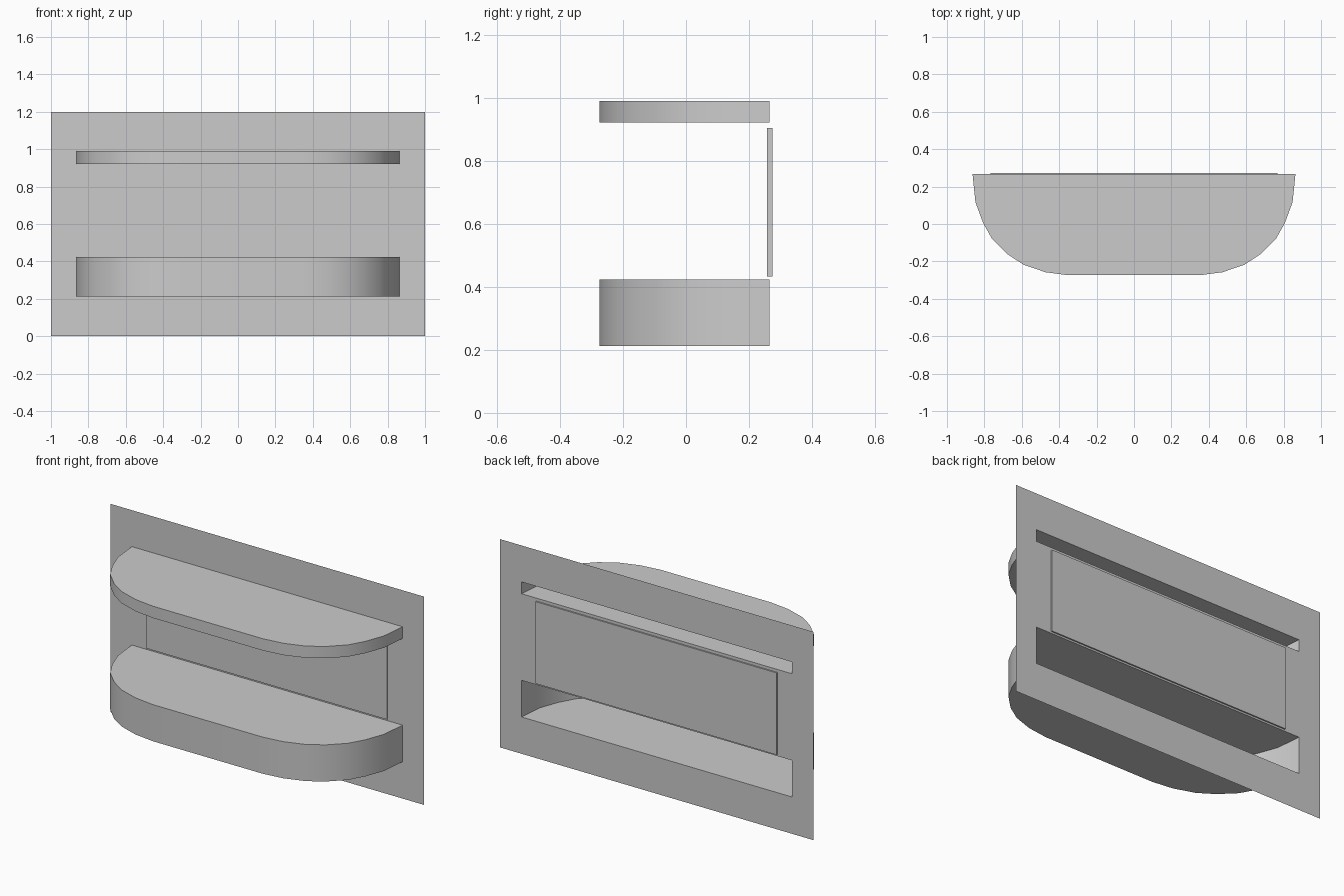
import bpy, bmesh

if "Cube" in bpy.data.objects:
    bpy.data.objects.remove(bpy.data.objects["Cube"])

WALL_Y, HALF = 0.266, 0.863
LOWER = (0.212, 0.423)
UPPER = (0.922, 0.99)


def make_object(name, bm, smooth=False):
    mesh = bpy.data.meshes.new(name)
    bm.to_mesh(mesh)
    bm.free()
    ob = bpy.data.objects.new(name, mesh)
    bpy.context.collection.objects.link(ob)
    if smooth:
        bpy.ops.object.select_all(action='DESELECT')
        ob.select_set(True)
        bpy.context.view_layer.objects.active = ob
        bpy.ops.object.shade_smooth_by_angle(angle=0.6)
    return ob


# wall: single sheet with slots left open behind the slab and the canopy
bm = bmesh.new()
xs = (-1, -HALF, HALF, 1)
zs = (0, *LOWER, *UPPER, 1.2)
grid = [[bm.verts.new((x, WALL_Y, z)) for x in xs] for z in zs]
for r in range(len(zs) - 1):
    for c in range(len(xs) - 1):
        if c == 1 and r in (1, 3):
            continue
        bm.faces.new((grid[r][c], grid[r][c + 1], grid[r + 1][c + 1], grid[r + 1][c]))
make_object("wall", bm)

# rounded balcony outline, right half from the wall to the front, then mirrored
right = [(HALF, WALL_Y), (0.848, 0.117), (0.807, 0.006), (0.758, -0.081),
         (0.676, -0.162), (0.588, -0.219), (0.472, -0.258), (0.35, -0.274)]
outline = right + [(-x, y) for x, y in reversed(right)]


def hollow_shelf(name, z0, z1):
    """Thin shell with top, bottom and curved side, open towards the wall."""
    bm = bmesh.new()
    low = [bm.verts.new((x, y, z0)) for x, y in outline]
    top = [bm.verts.new((x, y, z1)) for x, y in outline]
    bm.faces.new(low)
    bm.faces.new(top[::-1])
    for i in range(len(outline) - 1):
        bm.faces.new((low[i + 1], low[i], top[i], top[i + 1]))
    bmesh.ops.recalc_face_normals(bm, faces=bm.faces)
    # outward means the top cap faces up
    bm.normal_update()
    cap = max(bm.faces, key=lambda f: f.calc_center_median().z)
    if cap.normal.z < 0:
        bmesh.ops.reverse_faces(bm, faces=bm.faces)
    return make_object(name, bm, smooth=True)


hollow_shelf("balcony_base", *LOWER)
hollow_shelf("balcony_canopy", *UPPER)

# door panel standing slightly proud of both sides of the wall
bm = bmesh.new()
bmesh.ops.create_cube(bm, size=1)
bmesh.ops.scale(bm, vec=(1.536, 0.016, 0.472), verts=bm.verts)
bmesh.ops.translate(bm, vec=(0, 0.266, 0.669), verts=bm.verts)
make_object("door_panel", bm)
